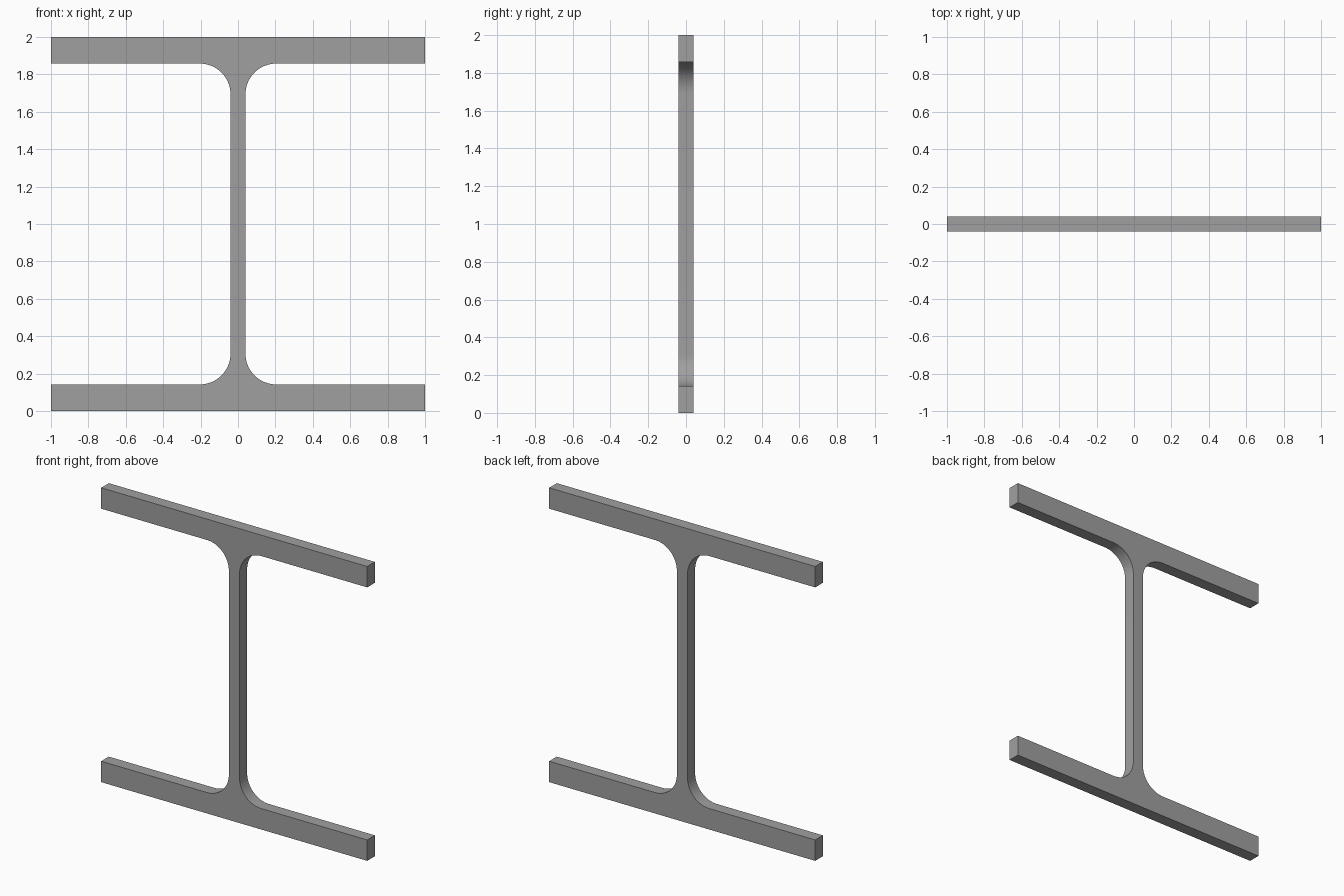
import bpy, bmesh, math

if "Cube" in bpy.data.objects:
    bpy.data.objects.remove(bpy.data.objects["Cube"])

HALF_DEPTH = 0.041   # half thickness along y
WEB = 0.04           # half width of the upright web
FLANGE = 0.142       # flange height
R = 0.165            # fillet radius
STEPS = 16

steel = bpy.data.materials.new("steel grey")
steel.diffuse_color = (0.35, 0.35, 0.35, 1)
steel.use_nodes = True
steel.node_tree.nodes["Principled BSDF"].inputs["Base Color"].default_value = steel.diffuse_color

# Lower right quarter of the section, height measured from the middle
quarter = [(1, -1), (1, FLANGE - 1)]
for i in range(STEPS + 1):
    a = math.radians(270 - 90 * i / STEPS)
    quarter.append((WEB + R + R * math.cos(a), FLANGE - 1 + R + R * math.sin(a)))

# Mirror up, then across, to close the outline
right = quarter + [(x, -z) for x, z in reversed(quarter)]
outline = right + [(-x, z) for x, z in reversed(right)]

# Extrude the section along y
bm = bmesh.new()
face = bm.faces.new([bm.verts.new((x, -HALF_DEPTH, z + 1)) for x, z in outline])
ext = bmesh.ops.extrude_face_region(bm, geom=[face])
moved = [v for v in ext["geom"] if isinstance(v, bmesh.types.BMVert)]
bmesh.ops.translate(bm, verts=moved, vec=(0, 2 * HALF_DEPTH, 0))
bmesh.ops.triangulate(bm, faces=[f for f in bm.faces if len(f.verts) > 4])
bmesh.ops.recalc_face_normals(bm, faces=bm.faces)
mesh = bpy.data.meshes.new("i_beam")
bm.to_mesh(mesh)
bm.free()
mesh.materials.append(steel)
beam = bpy.data.objects.new("i_beam", mesh)
bpy.context.collection.objects.link(beam)

# Smooth fillets, sharp edges elsewhere
bpy.context.view_layer.objects.active = beam
beam.select_set(True)
bpy.ops.object.shade_smooth_by_angle(angle=math.radians(30))
